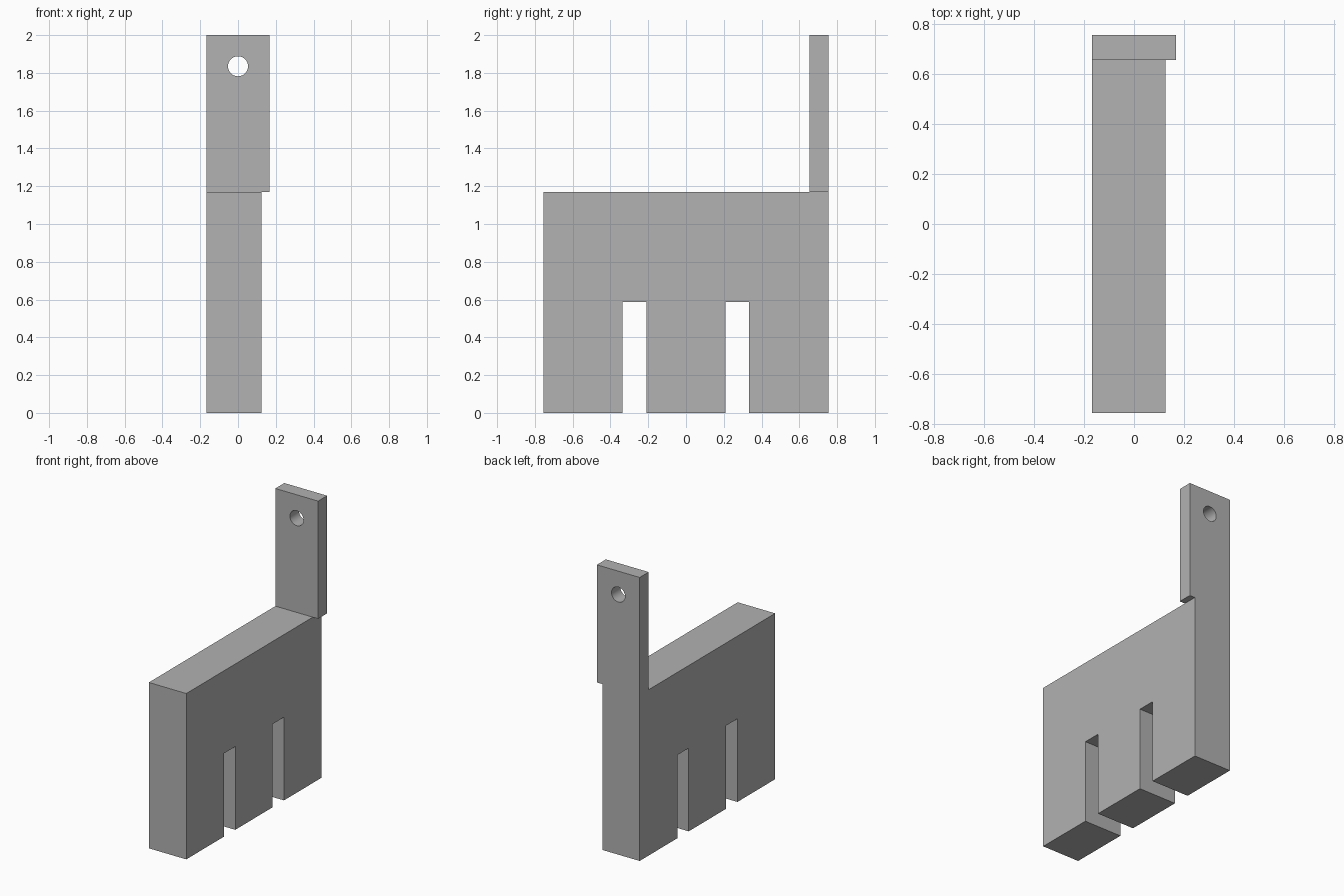
import bpy
import bmesh
import math

cube = bpy.data.objects.get("Cube")
if cube:
    bpy.data.objects.remove(cube, do_unlink=True)

# Single plain grey
GREY = (0.445, 0.445, 0.445, 1.0)
grey = bpy.data.materials.new("plain grey")
grey.use_nodes = True
grey.diffuse_color = GREY
grey.node_tree.nodes["Principled BSDF"].inputs["Base Color"].default_value = GREY

LEFT, BODY_RIGHT, PLATE_RIGHT = -0.167, 0.125, 0.167
BACK, PLATE_FRONT = 0.755, 0.655
BODY_TOP, SLOT_TOP, TOP = 1.17, 0.587, 2.0


def prism(name, profile, x0, x1):
    """Extrude a (y, z) outline along x."""
    bm = bmesh.new()
    face = bm.faces.new([bm.verts.new((x0, y, z)) for y, z in profile])
    side = bmesh.ops.extrude_face_region(bm, geom=[face])["geom"]
    moved = [v for v in side if isinstance(v, bmesh.types.BMVert)]
    bmesh.ops.translate(bm, verts=moved, vec=(x1 - x0, 0, 0))
    bmesh.ops.recalc_face_normals(bm, faces=bm.faces)
    mesh = bpy.data.meshes.new(name)
    bm.to_mesh(mesh)
    bm.free()
    mesh.materials.append(grey)
    obj = bpy.data.objects.new(name, mesh)
    bpy.context.collection.objects.link(obj)
    return obj


# Body with two slots that leave three legs
outline = [(-BACK, BODY_TOP), (-BACK, 0)]
for start, end in ((-0.335, -0.209), (0.208, 0.334)):
    outline += [(start, 0), (start, SLOT_TOP), (end, SLOT_TOP), (end, 0)]
outline += [(BACK, 0), (BACK, BODY_TOP)]
prism("slotted_body", outline, LEFT, BODY_RIGHT)

# Upright plate at the back
plate = prism("upright_plate",
              [(PLATE_FRONT, BODY_TOP), (BACK, BODY_TOP), (BACK, TOP), (PLATE_FRONT, TOP)],
              LEFT, PLATE_RIGHT)

# Round hole through the plate
bpy.ops.mesh.primitive_cylinder_add(vertices=48, radius=0.053, depth=0.4,
                                    location=(0, 0.705, 1.835),
                                    rotation=(math.pi / 2, 0, 0))
cutter = bpy.context.object
cutter.name = "hole_cutter"
cutter.hide_render = True
cutter.data.materials.append(grey)
cut = plate.modifiers.new("hole", 'BOOLEAN')
cut.operation = 'DIFFERENCE'
cut.solver = 'EXACT'
cut.object = cutter

bpy.ops.object.select_all(action='DESELECT')
plate.select_set(True)
bpy.context.view_layer.objects.active = plate
bpy.ops.object.modifier_apply(modifier=cut.name)
bpy.data.objects.remove(cutter, do_unlink=True)
bpy.ops.object.shade_smooth_by_angle(angle=math.radians(30))
